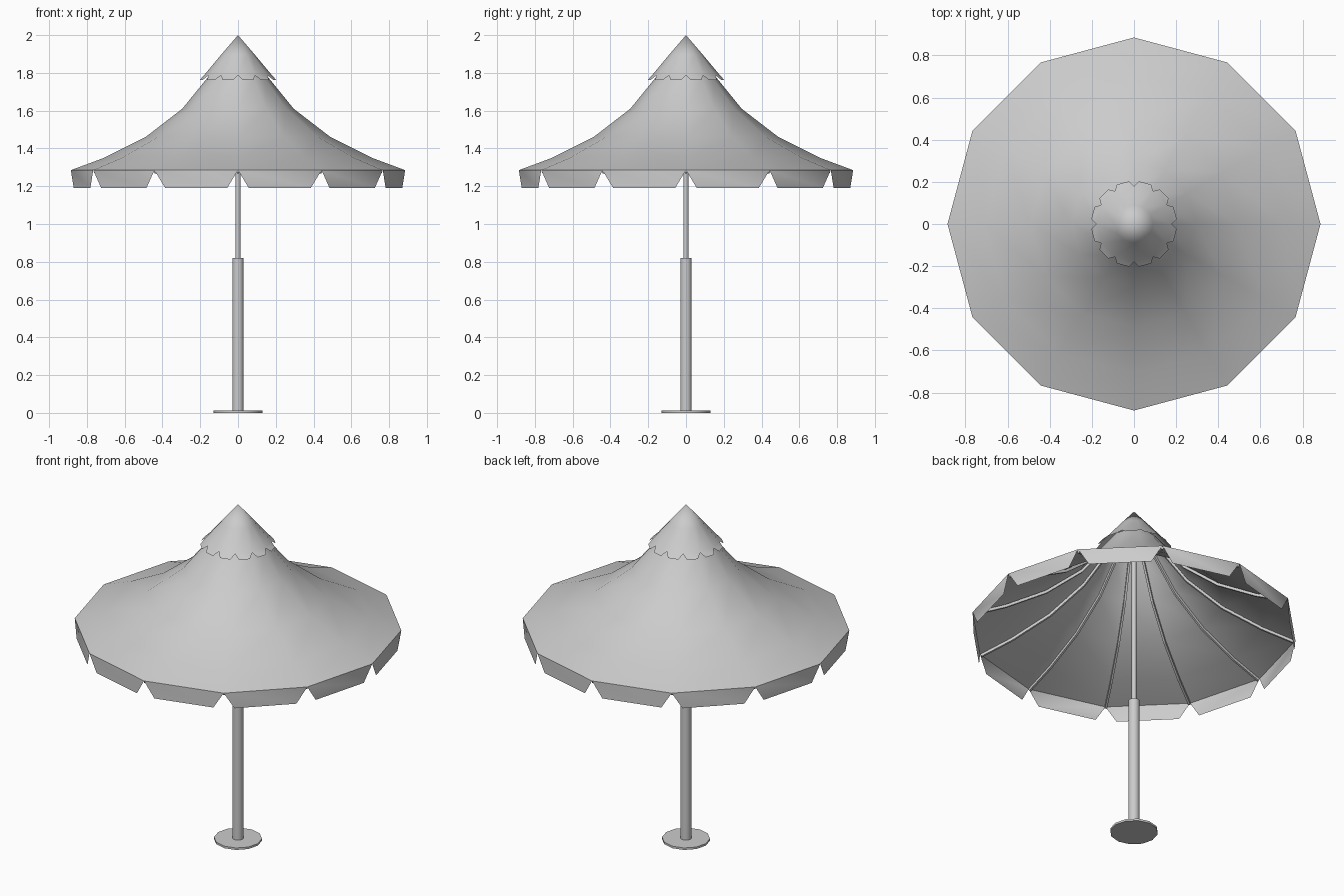
import bpy, bmesh
from math import cos, sin, radians
from mathutils import Vector

cube = bpy.data.objects.get("Cube")
if cube:
    bpy.data.objects.remove(cube, do_unlink=True)

SIDES = 12
STEP = 360 / SIDES
CANOPY = [(0.885, 1.285), (0.71, 1.35), (0.49, 1.46), (0.295, 1.61), (0.165, 1.77), (0.125, 1.82)]

gray = bpy.data.materials.new("light gray")
gray.use_nodes = True
gray.diffuse_color = (0.6, 0.6, 0.6, 1)
gray.node_tree.nodes["Principled BSDF"].inputs["Base Color"].default_value = (0.6, 0.6, 0.6, 1)


def polar(r, deg, z):
    return Vector((r * cos(radians(deg)), r * sin(radians(deg)), z))


def finish(name, bm, smooth=True):
    mesh = bpy.data.meshes.new(name)
    bm.to_mesh(mesh)
    bm.free()
    mesh.materials.append(gray)
    for p in mesh.polygons:
        p.use_smooth = smooth
    obj = bpy.data.objects.new(name, mesh)
    bpy.context.collection.objects.link(obj)
    return obj


def skin(bm, lower, upper):
    """Quads between two closed rings of equal length."""
    n = len(lower)
    for i in range(n):
        j = (i + 1) % n
        bm.faces.new((lower[i], lower[j], upper[j], upper[i]))


def cylinder(name, radius, z0, z1, sides):
    bpy.ops.mesh.primitive_cylinder_add(vertices=sides, radius=radius, depth=z1 - z0,
                                        location=(0, 0, (z0 + z1) / 2))
    obj = bpy.context.object
    obj.name = name
    obj.data.materials.append(gray)
    bpy.ops.object.shade_smooth_by_angle(angle=radians(40))


# Stand and telescopic pole
cylinder("base_plate", 0.13, 0, 0.012, 12)
cylinder("lower_pole", 0.03, 0.012, 0.82, 16)
cylinder("upper_pole", 0.013, 0.82, 1.95, 12)

# Canopy sheet
bm = bmesh.new()
rings = [[bm.verts.new(polar(r, i * STEP, z)) for i in range(SIDES)] for r, z in CANOPY]
for a, b in zip(rings, rings[1:]):
    skin(bm, a, b)
finish("canopy", bm)

# Valance: one tapered flap hanging from each canopy side
bm = bmesh.new()
rim = [bm.verts.new(polar(0.885, i * STEP, 1.285)) for i in range(SIDES)]
for i in range(SIDES):
    a, b = rim[i], rim[(i + 1) % SIDES]
    drop = Vector((0, 0, -0.095))
    low = [bm.verts.new(a.co.lerp(b.co, t) + drop) for t in (0.13, 0.87)]
    bm.faces.new((a, low[0], low[1], b))
finish("valance", bm)

# Vent cap with a scalloped edge
bm = bmesh.new()
tip = bm.verts.new((0, 0, 2))
cap_rings = [[bm.verts.new(polar(r, i * STEP, z)) for i in range(SIDES)]
             for r, z in ((0.09, 1.895), (0.18, 1.787))]
for i in range(SIDES):
    bm.faces.new((cap_rings[0][i], cap_rings[0][(i + 1) % SIDES], tip))
skin(bm, cap_rings[1], cap_rings[0])
for i in range(SIDES):
    a, b = cap_rings[1][i], cap_rings[1][(i + 1) % SIDES]
    low = [bm.verts.new(polar(0.204, (i + t) * STEP, 1.763)) for t in (0.22, 0.78)]
    bm.faces.new((a, low[0], low[1], b))
finish("vent_cap", bm)

# Ribs: slim square bars under each canopy ridge
bm = bmesh.new()
HALF, DEPTH = 0.006, 0.014
for k in range(SIDES):
    side = polar(HALF, k * STEP + 90, 0)
    sections = []
    for r, z in CANOPY:
        top = polar(r - 0.004, k * STEP, z - 0.003)
        low = polar(r - 0.004 - DEPTH * 0.5, k * STEP, z - 0.003 - DEPTH)
        sections.append([bm.verts.new(p) for p in (top + side, top - side, low - side, low + side)])
    for a, b in zip(sections, sections[1:]):
        skin(bm, a, b)
    bm.faces.new(sections[0])
    bm.faces.new(sections[-1])
bmesh.ops.recalc_face_normals(bm, faces=bm.faces)
finish("ribs", bm, smooth=False)
